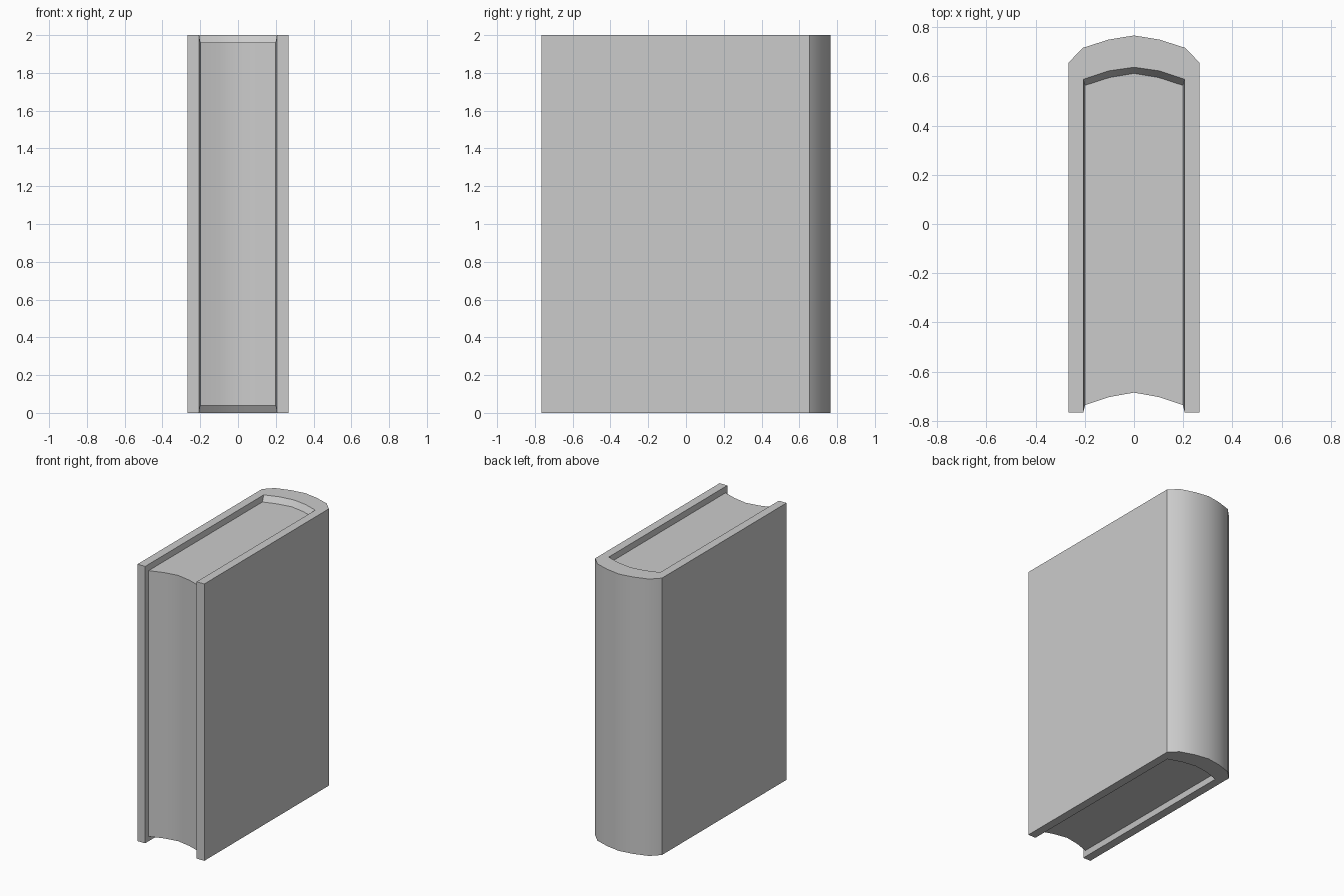
import bpy
import bmesh

if "Cube" in bpy.data.objects:
    bpy.data.objects.remove(bpy.data.objects["Cube"])

H = 2.0        # book height
LIP = 0.04     # recess of the page block at head and tail


def mirror(half):
    """Extend a left-half path (ending on x = 0) to the right side."""
    return half + [(-x, y) for x, y in reversed(half[:-1])]


def finish(name, bm):
    bmesh.ops.recalc_face_normals(bm, faces=bm.faces)
    mesh = bpy.data.meshes.new(name)
    bm.to_mesh(mesh)
    bm.free()
    obj = bpy.data.objects.new(name, mesh)
    bpy.context.collection.objects.link(obj)
    bpy.ops.object.select_all(action='DESELECT')
    obj.select_set(True)
    bpy.context.view_layer.objects.active = obj
    bpy.ops.object.shade_smooth_by_angle(angle=0.56)
    return obj


# Plan profiles: outside of cover, inside of cover, and the page edge
outer = mirror([(-0.267, -0.766), (-0.267, 0.655), (-0.207, 0.716),
                (-0.104, 0.749), (0, 0.766)])
inner = mirror([(-0.206, -0.766), (-0.206, 0.53), (-0.206, 0.588),
                (-0.104, 0.622), (0, 0.637)])
inset = mirror([(-0.199, -0.736), (-0.199, 0.51), (-0.199, 0.563),
                (-0.1, 0.595), (0, 0.612)])
fore_edge = mirror([(-0.199, -0.736), (-0.1, -0.703), (0, -0.685)])

# Cover: boards and rounded spine with a bevelled inner lip
bm = bmesh.new()
levels = [(inset, H - LIP), (inner, H), (outer, H),
          (outer, 0), (inner, 0), (inset, LIP)]
rings = [[bm.verts.new((x, y, z)) for x, y in path] for path, z in levels]
for a, b in zip(rings, rings[1:]):
    for i in range(len(a) - 1):
        bm.faces.new((a[i], a[i + 1], b[i + 1], b[i]))
for end in (0, -1):
    for k in (0, 1):
        bm.faces.new((rings[k][end], rings[k + 1][end],
                      rings[4 - k][end], rings[5 - k][end]))
finish("cover", bm)

# Pages: prism with rounded back and hollow fore edge
bm = bmesh.new()
outline = inset + fore_edge[::-1][1:-1]
base = bm.faces.new([bm.verts.new((x, y, LIP)) for x, y in outline])
top = bmesh.ops.extrude_face_region(bm, geom=[base], use_keep_orig=True)["geom"]
bmesh.ops.translate(bm, vec=(0, 0, H - 2 * LIP),
                    verts=[g for g in top if isinstance(g, bmesh.types.BMVert)])
finish("pages", bm)
